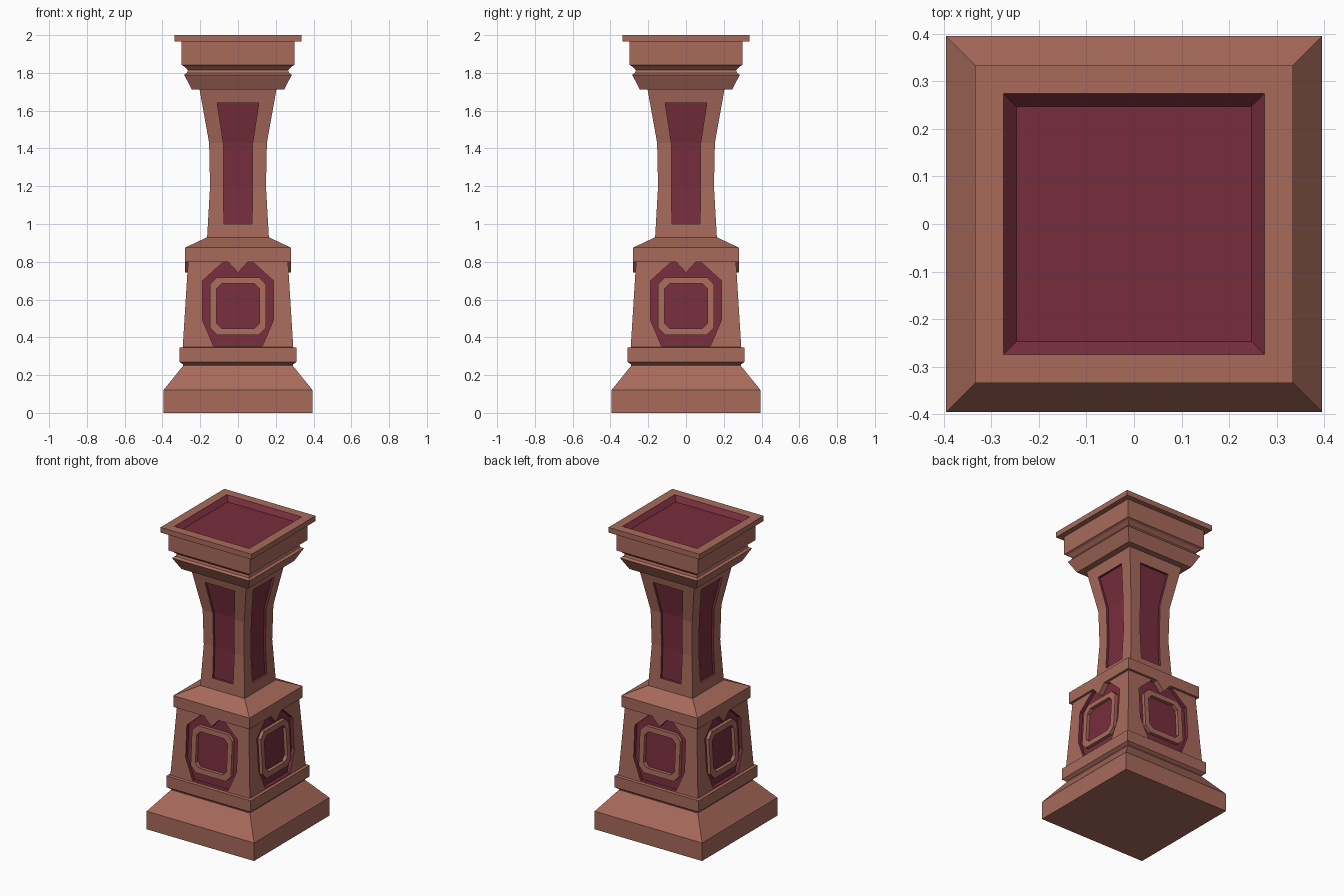
import bpy, bmesh, math
from mathutils import Matrix, Vector

if "Cube" in bpy.data.objects:
    bpy.data.objects.remove(bpy.data.objects["Cube"])


def material(name, rgb):
    m = bpy.data.materials.new(name)
    m.diffuse_color = (*rgb, 1)
    m.use_nodes = True
    m.node_tree.nodes["Principled BSDF"].inputs["Base Color"].default_value = m.diffuse_color
    return m


STONE = material("terracotta stone", (0.39, 0.145, 0.105))
RED = material("dark red inlay", (0.185, 0.027, 0.047))


def finish(name, bm, merge=True):
    if merge:
        bmesh.ops.remove_doubles(bm, verts=bm.verts, dist=1e-5)
    bmesh.ops.recalc_face_normals(bm, faces=bm.faces)
    me = bpy.data.meshes.new(name)
    bm.to_mesh(me)
    bm.free()
    me.materials.append(STONE)
    me.materials.append(RED)
    ob = bpy.data.objects.new(name, me)
    bpy.context.collection.objects.link(ob)
    return ob


def square_loft(name, profile, red_from=99):
    """Square rings (half width, z); bands from index red_from up are red."""
    bm = bmesh.new()
    rings = [[bm.verts.new((sx * w, sy * w, z))
              for sx, sy in ((-1, -1), (1, -1), (1, 1), (-1, 1))] for w, z in profile]
    bm.faces.new(rings[0])
    for k in range(len(rings) - 1):
        a, b = rings[k], rings[k + 1]
        for i in range(4):
            j = (i + 1) % 4
            bm.faces.new((a[i], a[j], b[j], b[i])).material_index = int(k >= red_from)
    bm.faces.new(rings[-1]).material_index = int(red_from < 99)
    return finish(name, bm, False)


def four_sides(bm):
    """Repeat the front side on the other three sides."""
    src = bm.verts[:] + bm.edges[:] + bm.faces[:]
    for k in (1, 2, 3):
        new = bmesh.ops.duplicate(bm, geom=src)["geom"]
        bmesh.ops.rotate(bm, verts=[g for g in new if isinstance(g, bmesh.types.BMVert)],
                         cent=(0, 0, 0), matrix=Matrix.Rotation(k * math.pi / 2, 3, 'Z'))


def lerp_table(table, z):
    for (z0, w0), (z1, w1) in zip(table, table[1:]):
        if z <= z1:
            return w0 + (w1 - w0) * (z - z0) / (z1 - z0)
    return table[-1][1]


# stepped base with moulding
square_loft("base", [(0.395, 0), (0.395, 0.12), (0.29, 0.25), (0.29, 0.256),
                     (0.31, 0.27), (0.31, 0.345), (0.28, 0.35)])

# cap between pedestal and shaft
square_loft("pedestal_cap", [(0.28, 0.80), (0.28, 0.875), (0.163, 0.93)])

# capital with sunken red top
square_loft("capital", [(0.245, 1.713), (0.285, 1.79), (0.27, 1.80), (0.265, 1.815),
                        (0.285, 1.835), (0.30, 1.842), (0.30, 1.965), (0.335, 1.965),
                        (0.335, 2.0), (0.275, 2.0), (0.247, 1.97)], red_from=9)

# shaft: flared, with a long recessed panel on each side
SHAFT = [(0.92, 0.164), (1.2, 0.148), (1.43, 0.153), (1.72, 0.205)]
PANEL = [(1.0, 0.075), (1.43, 0.078), (1.64, 0.11)]
levels = [0.92, 1.0, 1.2, 1.43, 1.64, 1.72]
bm = bmesh.new()


def shaft_point(x, z, depth=0.0):
    return bm.verts.new((x, -lerp_table(SHAFT, z) + depth, z))


def quad(pts, mat=0):
    bm.faces.new([shaft_point(*p) for p in pts]).material_index = mat


D = 0.015
for z0, z1 in zip(levels, levels[1:]):
    w0, w1 = lerp_table(SHAFT, z0), lerp_table(SHAFT, z1)
    p0, p1 = (lerp_table(PANEL, max(z, 1.0)) for z in (z0, z1))
    inside = 0.99 < z0 < 1.6
    for s in (-1, 1):
        quad([(s * p0, z0), (s * w0, z0), (s * w1, z1), (s * p1, z1)])
        if inside:
            quad([(s * p0, z0), (s * p1, z1), (s * p1, z1, D), (s * p0, z0, D)], 1)
    d = D if inside else 0
    quad([(-p0, z0, d), (p0, z0, d), (p1, z1, d), (-p1, z1, d)], int(inside))
for z in (1.0, 1.64):
    p = lerp_table(PANEL, z)
    quad([(-p, z), (p, z), (p, z, D), (-p, z, D)], 1)
four_sides(bm)
finish("shaft", bm)

# pedestal: tapered, with a recessed eight-sided panel on each side
BODY = [(0.34, 0.293), (0.82, 0.263)]
D = 0.022
half = [(0.13, 0.355), (0.187, 0.49), (0.187, 0.70), (0.075, 0.802)]
outline = half + [(-x, z) for x, z in reversed(half)]


def body_point(bm, x, z, depth=0.0):
    return bm.verts.new((x, -lerp_table(BODY, z) + depth, z))


bm = bmesh.new()
rect = [body_point(bm, s * lerp_table(BODY, z), z)
        for s, z in ((-1, 0.34), (1, 0.34), (1, 0.82), (-1, 0.82))]
rim = [body_point(bm, x, z) for x, z in outline]
edges = [bm.edges.new((lp[i], lp[(i + 1) % len(lp)])) for lp in (rect, rim) for i in range(len(lp))]
bmesh.ops.triangle_fill(bm, edges=edges, use_beauty=True, normal=Vector((0, -1, 0)))
floor = [body_point(bm, x, z, D) for x, z in outline]
for i in range(len(rim)):
    j = (i + 1) % len(rim)
    bm.faces.new((rim[i], rim[j], floor[j], floor[i])).material_index = 1
bm.faces.new(floor).material_index = 1
four_sides(bm)
finish("pedestal", bm)


# raised square frames with cut corners, inside the pedestal panels
def cut_square(hw, z0, z1, c):
    return [(-hw + c, z0), (hw - c, z0), (hw, z0 + c), (hw, z1 - c),
            (hw - c, z1), (-hw + c, z1), (-hw, z1 - c), (-hw, z0 + c)]


bm = bmesh.new()
out, inn = cut_square(0.148, 0.412, 0.718, 0.038), cut_square(0.114, 0.448, 0.684, 0.028)
rows = [[body_point(bm, x, z, d) for x, z in lp]
        for lp, d in ((out, D), (out, 0), (inn, 0), (inn, D))]
for k in range(4):
    a, b = rows[k], rows[(k + 1) % 4]
    for i in range(8):
        j = (i + 1) % 8
        bm.faces.new((a[i], a[j], b[j], b[i]))
four_sides(bm)
finish("panel_frames", bm)

# pointed teeth hanging from the cap over each panel
bm = bmesh.new()
tri = ((-0.055, 0.802), (0.055, 0.802), (0, 0.742))
front = [bm.verts.new((x, -0.28, z)) for x, z in tri]
back = [bm.verts.new((x, -0.245, z)) for x, z in tri]
bm.faces.new(front)
bm.faces.new(back)
for i in range(3):
    j = (i + 1) % 3
    bm.faces.new((front[i], front[j], back[j], back[i]))
four_sides(bm)
finish("cap_teeth", bm)
